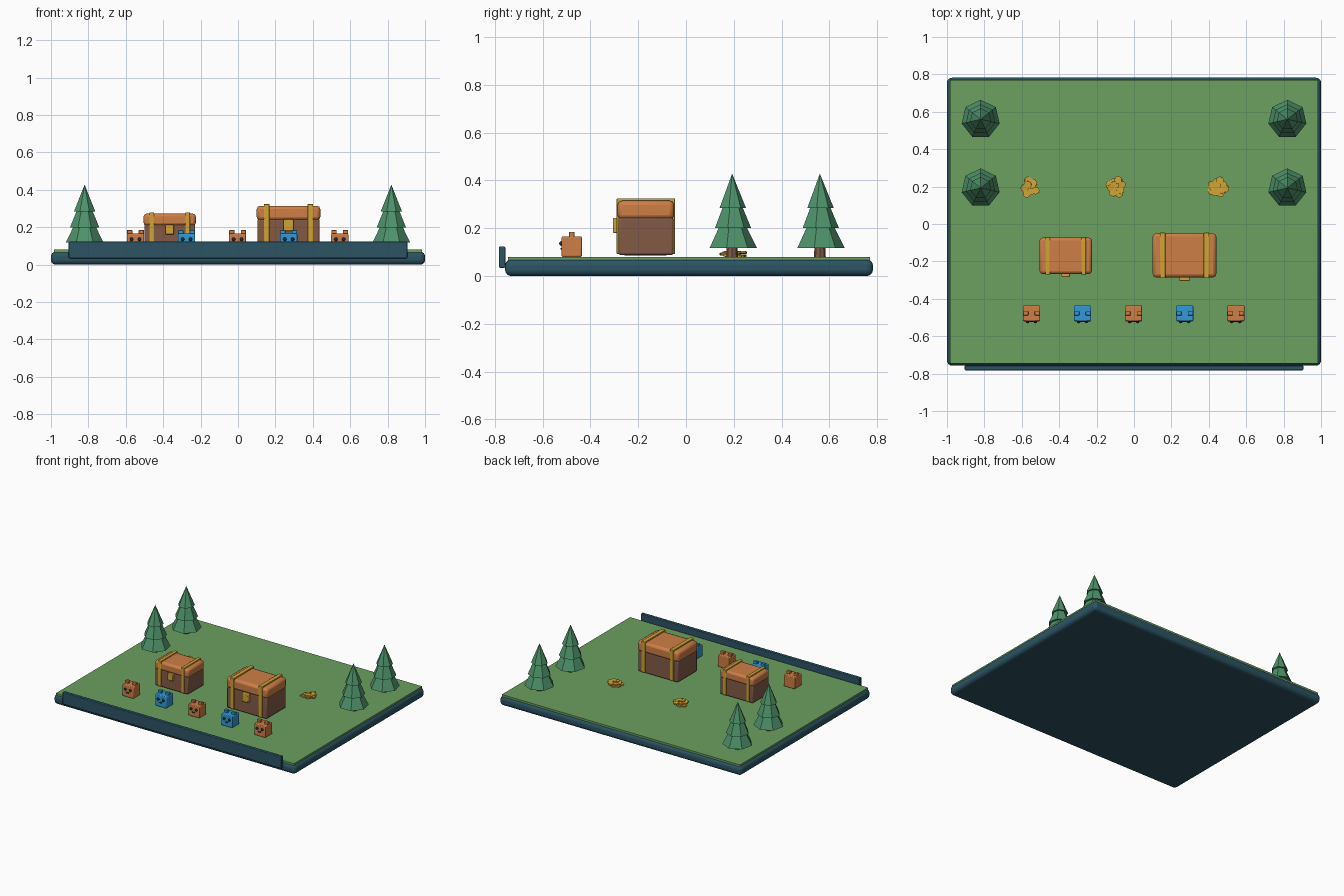
import bpy, math, random
from mathutils import Vector

old = bpy.data.objects.get("Cube")
if old:
    bpy.data.objects.remove(old, do_unlink=True)
random.seed(4)
GROUND = 0.08


def material(name, r, g, b):
    """Material from display values 0-255, stored as linear."""
    lin = [((c / 255 + 0.055) / 1.055) ** 2.4 for c in (r, g, b)] + [1]
    m = bpy.data.materials.new(name)
    m.use_nodes = True
    m.diffuse_color = lin
    m.node_tree.nodes["Principled BSDF"].inputs["Base Color"].default_value = lin
    return m


SLATE = material("dark slate", 44, 84, 100)
GRASS = material("grass green", 108, 160, 96)
PINE = material("pine green", 78, 146, 106)
BARK = material("bark brown", 130, 90, 70)
WOOD = material("chest brown", 132, 90, 70)
ORANGE = material("warm orange", 206, 126, 70)
GOLD = material("gold", 208, 164, 54)
BLUE = material("bright blue", 50, 152, 212)
NAVY = material("navy", 26, 46, 66)


def finish(name, mat, bevel=0, segments=2):
    ob = bpy.context.object
    ob.name = name
    ob.data.materials.append(mat)
    if bevel:
        mod = ob.modifiers.new("Bevel", "BEVEL")
        mod.width, mod.segments = bevel, segments
        bpy.ops.object.shade_smooth_by_angle(angle=math.radians(35))
    return ob


def box(name, mat, low, high, bevel=0, segments=2):
    low, high = Vector(low), Vector(high)
    bpy.ops.mesh.primitive_cube_add(size=1, location=(low + high) / 2)
    ob = bpy.context.object
    ob.scale = high - low
    bpy.ops.object.transform_apply(location=False, rotation=False, scale=True)
    return finish(name, mat, bevel, segments)


def cone(name, mat, sides, r1, r2, x, y, z1, z2, turn=0):
    bpy.ops.mesh.primitive_cone_add(vertices=sides, radius1=r1, radius2=r2,
                                    depth=z2 - z1, location=(x, y, (z1 + z2) / 2),
                                    rotation=(0, 0, turn))
    return finish(name, mat)


# Ground tray, lawn and front board
box("tray", SLATE, (-1, -0.757, 0), (1, 0.782, 0.07), 0.026, 4)
box("lawn", GRASS, (-0.985, -0.745, 0.06), (0.985, 0.77, GROUND))
box("front_board", SLATE, (-0.905, -0.782, 0.034), (0.905, -0.756, 0.123), 0.004)


# Seven-sided pine trees with three tiers
def tree(x, y):
    cone("tree_trunk", BARK, 8, 0.025, 0.022, x, y, GROUND - 0.005, 0.13)
    tiers = [(0.104, 0.045, 0.118, 0.235),
             (0.08, 0.028, 0.2, 0.325),
             (0.058, 0, 0.285, 0.428)]
    for r1, r2, z1, z2 in tiers:
        cone("tree_tier", PINE, 7, r1, r2, x, y, z1, z2)


for x in (-0.82, 0.82):
    for y in (0.193, 0.56):
        tree(x, y)


# Treasure chests: body, lid, two straps and a lock
def chest(x, y, s):
    def part(name, mat, cx, width, y1, y2, z1, z2, bevel):
        box(name, mat, (x + s * (cx - width / 2), y + s * y1, GROUND + s * z1),
            (x + s * (cx + width / 2), y + s * y2, GROUND + s * z2), s * bevel)

    part("chest_body", WOOD, 0, 0.33, -0.115, 0.115, 0.008, 0.165, 0.008)
    part("chest_lid", ORANGE, 0, 0.34, -0.118, 0.118, 0.157, 0.235, 0.018)
    for side in (-1, 1):
        part("chest_strap", GOLD, side * 0.117, 0.03, -0.122, 0.122, 0.012, 0.244, 0.003)
    part("chest_lock", GOLD, 0, 0.054, -0.138, -0.11, 0.1, 0.163, 0.005)


chest(0.27, -0.168, 1)
chest(-0.365, -0.17, 0.82)


# Small block creatures with ears, eyes and a mouth
def creature(x, y, mat):
    box("creature_body", mat, (x - 0.046, y - 0.042, GROUND),
        (x + 0.046, y + 0.042, 0.166), 0.005)
    for side in (-1, 1):
        ex = x + side * 0.031
        box("creature_ear", mat, (ex - 0.014, y - 0.011, 0.16),
            (ex + 0.014, y + 0.011, 0.185), 0.003)
        bpy.ops.mesh.primitive_uv_sphere_add(segments=10, ring_count=6, radius=0.01,
                                             location=(x + side * 0.021, y - 0.043, 0.136))
        finish("creature_eye", NAVY)
        bpy.ops.object.shade_smooth()
    box("creature_mouth", NAVY, (x - 0.012, y - 0.047, 0.11), (x + 0.012, y - 0.04, 0.117))


for i in range(5):
    creature(-0.548 + i * 0.273, -0.478, BLUE if i % 2 else ORANGE)


# Loose piles of coins, each layer lying on the one below
def coin_pile(x, y, count):
    for i in range(count):
        angle = i * 2.4
        reach = 0.042 * math.sqrt((i + 0.5) / count)
        z = GROUND + 0.007 * (i % 3)
        coin = cone("coin", GOLD, 12, 0.02, 0.02, x + reach * math.cos(angle),
                    y + reach * math.sin(angle), z, z + 0.009, angle)
        coin.rotation_euler.x = random.uniform(-0.12, 0.12)


for x, count in ((-0.555, 8), (-0.097, 12), (0.448, 14)):
    coin_pile(x, 0.197, count)
